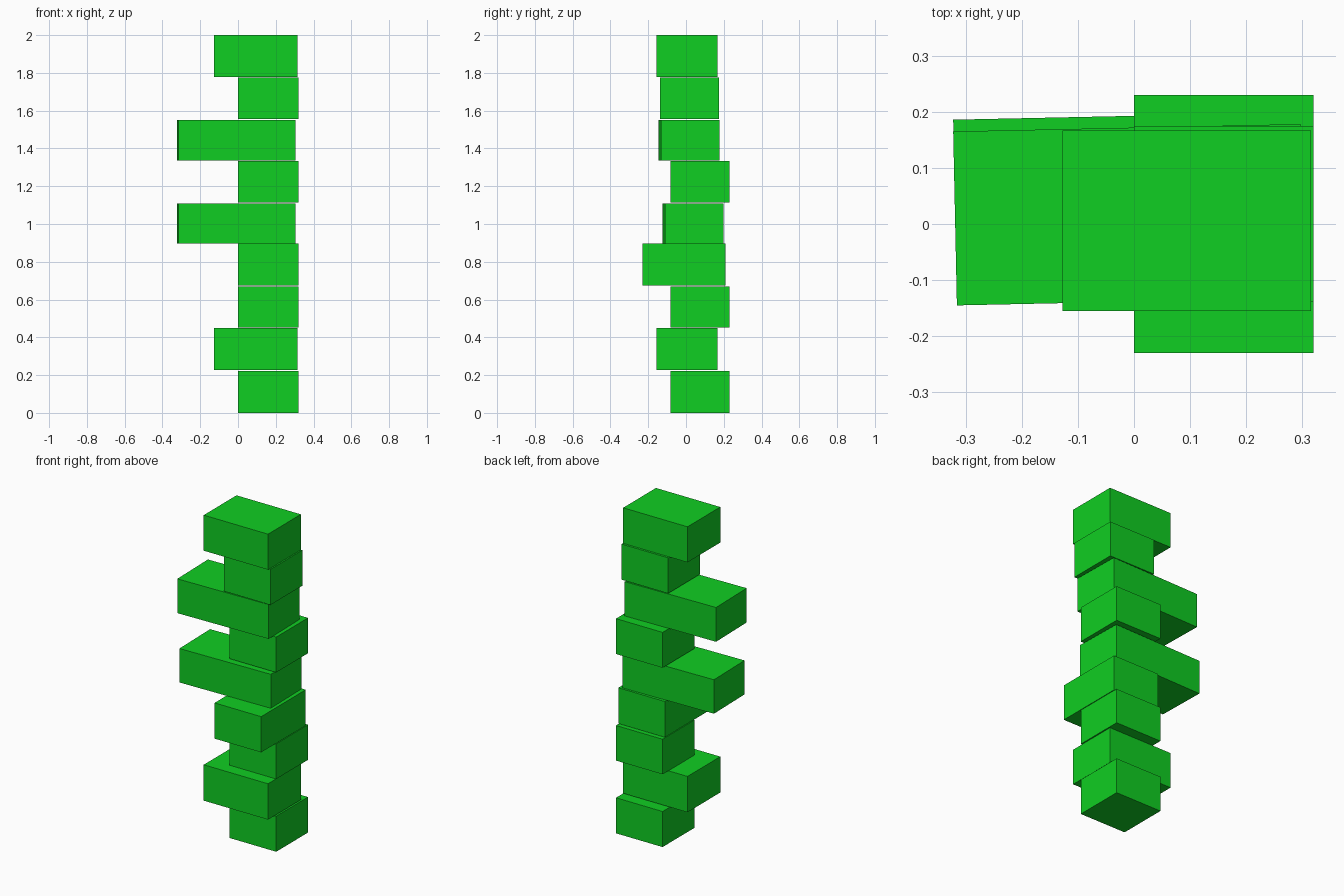
import bpy

default = bpy.data.objects.get("Cube")
if default:
    bpy.data.objects.remove(default, do_unlink=True)

# Single flat green
green = bpy.data.materials.new("bright_green")
green.use_nodes = True
colour = (0.005, 0.62, 0.016, 1)
green.diffuse_color = colour
green.node_tree.nodes["Principled BSDF"].inputs["Base Color"].default_value = colour


def block(name, z, x, y, turn=0.0):
    """Box from ranges along each axis, turned about its own vertical axis."""
    ranges = (x, y, z)
    centre = [(a + b) / 2 for a, b in ranges]
    bpy.ops.mesh.primitive_cube_add(size=1, location=centre, rotation=(0, 0, turn))
    ob = bpy.context.object
    ob.name = name
    ob.scale = [b - a for a, b in ranges]
    ob.data.materials.append(green)


# Footprints shared by repeated blocks
SHORT = ((0, 0.32), (-0.082, 0.23))
MEDIUM = ((-0.127, 0.315), (-0.155, 0.167))
LONG_X = (-0.319, 0.300)
TWIST = 0.0213

# Stack, bottom to top
block("base_block", (0, 0.221), *SHORT)
block("lower_medium_block", (0.226, 0.449), *MEDIUM)
block("lower_short_block", (0.452, 0.67), *SHORT)
block("deep_block", (0.674, 0.896), (0, 0.32), (-0.23, 0.208))
block("lower_long_block", (0.898, 1.109), LONG_X, (-0.1175, 0.1925), TWIST)
block("middle_short_block", (1.114, 1.334), *SHORT)
block("upper_long_block", (1.337, 1.55), LONG_X, (-0.1385, 0.1715), TWIST)
block("upper_short_block", (1.555, 1.776), (0, 0.32), (-0.138, 0.175))
block("top_block", (1.779, 2.0), *MEDIUM)
